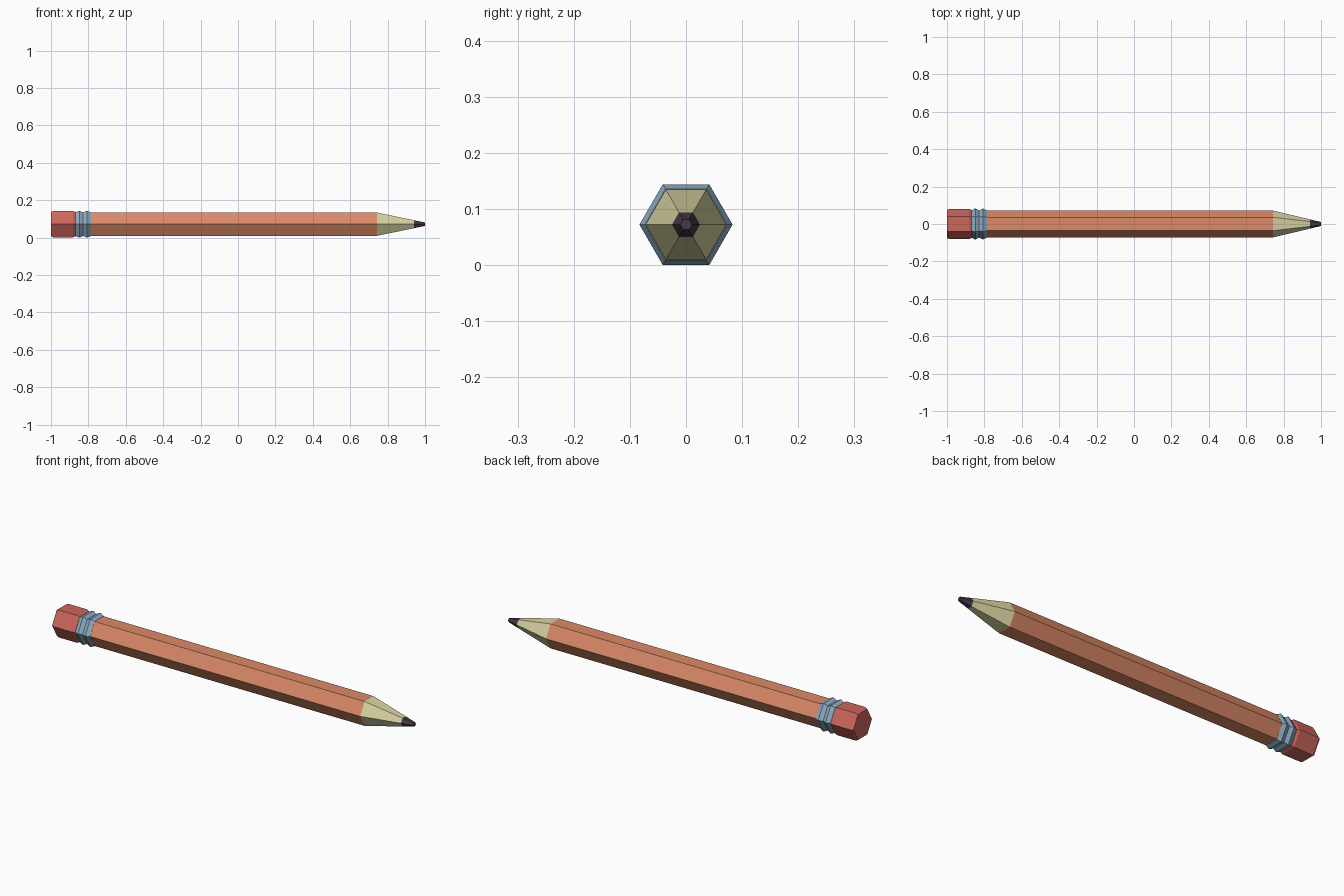
import bpy, bmesh, math

if "Cube" in bpy.data.objects:
    bpy.data.objects.remove(bpy.data.objects["Cube"])

R = 0.083                                   # widest corner radius
CZ = R * math.cos(math.pi / 6)              # axis height, flat side on the ground


def material(name, rgb):
    lin = [((c / 255 + 0.055) / 1.055) ** 2.4 for c in rgb]
    m = bpy.data.materials.new(name)
    m.diffuse_color = (*lin, 1)
    m.use_nodes = True
    m.node_tree.nodes["Principled BSDF"].inputs["Base Color"].default_value = m.diffuse_color
    return m


def hex_part(name, profile, mat):
    """Hexagonal solid along x through (x, corner radius) stations."""
    bm = bmesh.new()
    rings = [[bm.verts.new((x, r * math.cos(k * math.pi / 3), CZ + r * math.sin(k * math.pi / 3)))
              for k in range(6)] for x, r in profile]
    for a, b in zip(rings, rings[1:]):
        for k in range(6):
            j = (k + 1) % 6
            bm.faces.new((a[k], a[j], b[j], b[k]))
    bm.faces.new(rings[0])
    bm.faces.new(rings[-1])
    bmesh.ops.recalc_face_normals(bm, faces=bm.faces)
    me = bpy.data.meshes.new(name)
    bm.to_mesh(me)
    bm.free()
    me.materials.append(mat)
    ob = bpy.data.objects.new(name, me)
    bpy.context.collection.objects.link(ob)
    return ob


# eraser with chamfered ends
hex_part("eraser", [(-1, 0.075), (-0.988, 0.081), (-0.882, 0.081), (-0.87, 0.075)],
         material("eraser red", (204, 103, 93)))
# ridged metal ferrule
hex_part("ferrule", [(-0.872, 0.073), (-0.848, R), (-0.828, 0.073), (-0.807, R), (-0.786, 0.073)],
         material("ferrule blue grey", (140, 170, 192)))
# painted shaft
hex_part("shaft", [(-0.79, 0.072), (0.742, 0.072)],
         material("shaft orange", (220, 138, 104)))
# sharpened wood
hex_part("wood_cone", [(0.742, 0.072), (0.94, 0.025)],
         material("bare wood", (217, 212, 162)))
# lead point
hex_part("lead_tip", [(0.94, 0.025), (1.0, 0.0105)],
         material("dark lead", (70, 58, 70)))
